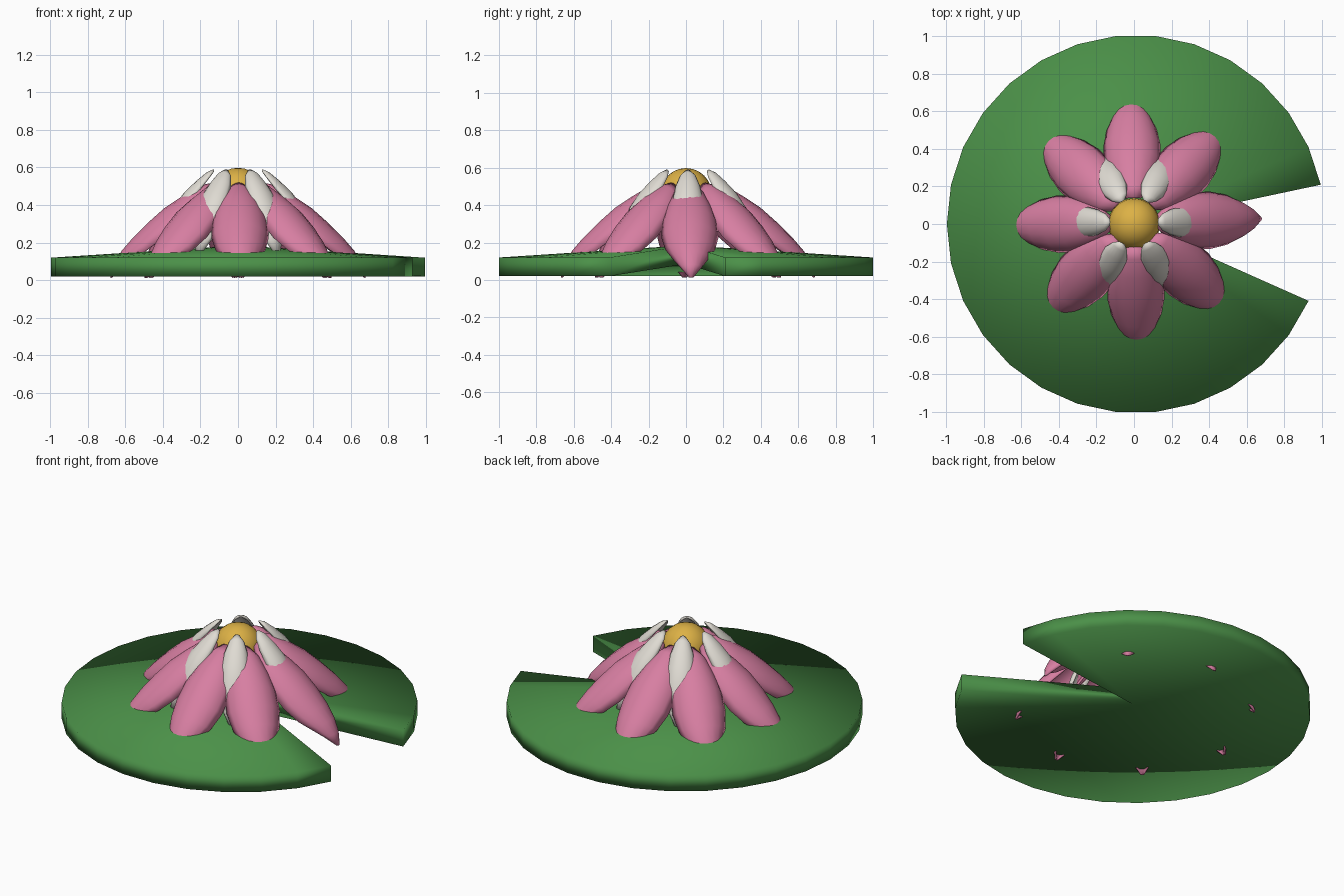
import bpy, bmesh
from math import sin, cos, radians
from mathutils import Vector

if "Cube" in bpy.data.objects:
    bpy.data.objects.remove(bpy.data.objects["Cube"])


def material(name, color):
    mat = bpy.data.materials.new(name)
    mat.use_nodes = True
    mat.diffuse_color = (*color, 1)
    mat.node_tree.nodes["Principled BSDF"].inputs["Base Color"].default_value = (*color, 1)
    return mat


GREEN = material("leaf green", (0.07, 0.28, 0.065))
PINK = material("petal pink", (0.68, 0.21, 0.36))
CREAM = material("petal cream", (0.74, 0.71, 0.65))
GOLD = material("stamen gold", (0.72, 0.44, 0.06))


def finish(bm, name, mat):
    bmesh.ops.recalc_face_normals(bm, faces=bm.faces[:])
    for f in bm.faces:
        f.smooth = True
    mesh = bpy.data.meshes.new(name)
    bm.to_mesh(mesh)
    bm.free()
    mesh.materials.append(mat)
    obj = bpy.data.objects.new(name, mesh)
    bpy.context.collection.objects.link(obj)
    return obj


# Leaf: shallow hollow cone of even thickness with a wedge left out
def build_leaf():
    bm = bmesh.new()
    layers = []
    for rim_z, hub_z in ((0.02, 0.085), (0.12, 0.185)):
        hub = bm.verts.new((0.01, 0, hub_z))
        rim = []
        for k in range(1, 29):
            a = radians(12 * k)
            rim.append(bm.verts.new((1.005 * cos(a) + 0.01, 1.005 * sin(a), rim_z)))
        for p, q in zip(rim, rim[1:]):
            bm.faces.new((hub, p, q))
        layers.append([hub] + rim)
    low, high = layers
    for i in range(len(low)):
        j = (i + 1) % len(low)
        bm.faces.new((low[i], low[j], high[j], high[i]))
    return finish(bm, "lily_leaf", GREEN)


# Petal: arched shell swept down a ridge of (radius, height, half width)
def build_petal(name, ridge, arch, angle, mat, columns=9):
    bm = bmesh.new()
    turn = radians(angle)
    out = Vector((cos(turn), sin(turn), 0))
    side = Vector((-sin(turn), cos(turn), 0))
    up = Vector((0, 0, 1))
    rows = []
    for i, (r, z, w) in enumerate(ridge):
        before, after = ridge[max(i - 1, 0)], ridge[min(i + 1, len(ridge) - 1)]
        slope = Vector((after[0] - before[0], after[1] - before[1])).normalized()
        normal = out * -slope.y + up * slope.x
        row = []
        for c in range(columns):
            a = radians(80) * (2 * c / (columns - 1) - 1)
            row.append(bm.verts.new(out * r + up * z + side * w * sin(a)
                                    - normal * w * arch * (1 - cos(a))))
        rows.append(row)
    for a, b in zip(rows, rows[1:]):
        for c in range(columns - 1):
            bm.faces.new((a[c], b[c], b[c + 1], a[c + 1]))
    obj = finish(bm, name, mat)
    # Make sure the shell faces outward before thickening it inward
    if sum(p.normal.z * p.area for p in obj.data.polygons) < 0:
        obj.data.flip_normals()
    shell = obj.modifiers.new("thickness", "SOLIDIFY")
    shell.thickness = 0.01
    shell.offset = -1
    obj.location.y = 0.01
    return obj


OUTER = [(0.13, 0.52, 0.04), (0.2, 0.505, 0.09), (0.3, 0.445, 0.13), (0.39, 0.385, 0.152),
         (0.48, 0.305, 0.155), (0.56, 0.225, 0.135), (0.62, 0.155, 0.1),
         (0.66, 0.085, 0.06), (0.68, 0.015, 0.012)]
INNER = [(0.13, 0.59, 0.015), (0.165, 0.575, 0.045), (0.22, 0.53, 0.068), (0.285, 0.468, 0.082),
         (0.34, 0.395, 0.088), (0.38, 0.31, 0.082), (0.41, 0.23, 0.06), (0.425, 0.15, 0.02)]

build_leaf()
for k in range(8):
    build_petal(f"outer_petal_{k + 1}", OUTER, 0.85, 45 * k + 1.5, PINK)
for k in range(6):
    build_petal(f"inner_petal_{k + 1}", INNER, 0.75, 60 * k, CREAM)

# Golden centre
bm = bmesh.new()
bmesh.ops.create_uvsphere(bm, u_segments=20, v_segments=12, radius=0.138)
centre = finish(bm, "flower_centre", GOLD)
centre.location = (0, 0, 0.46)
